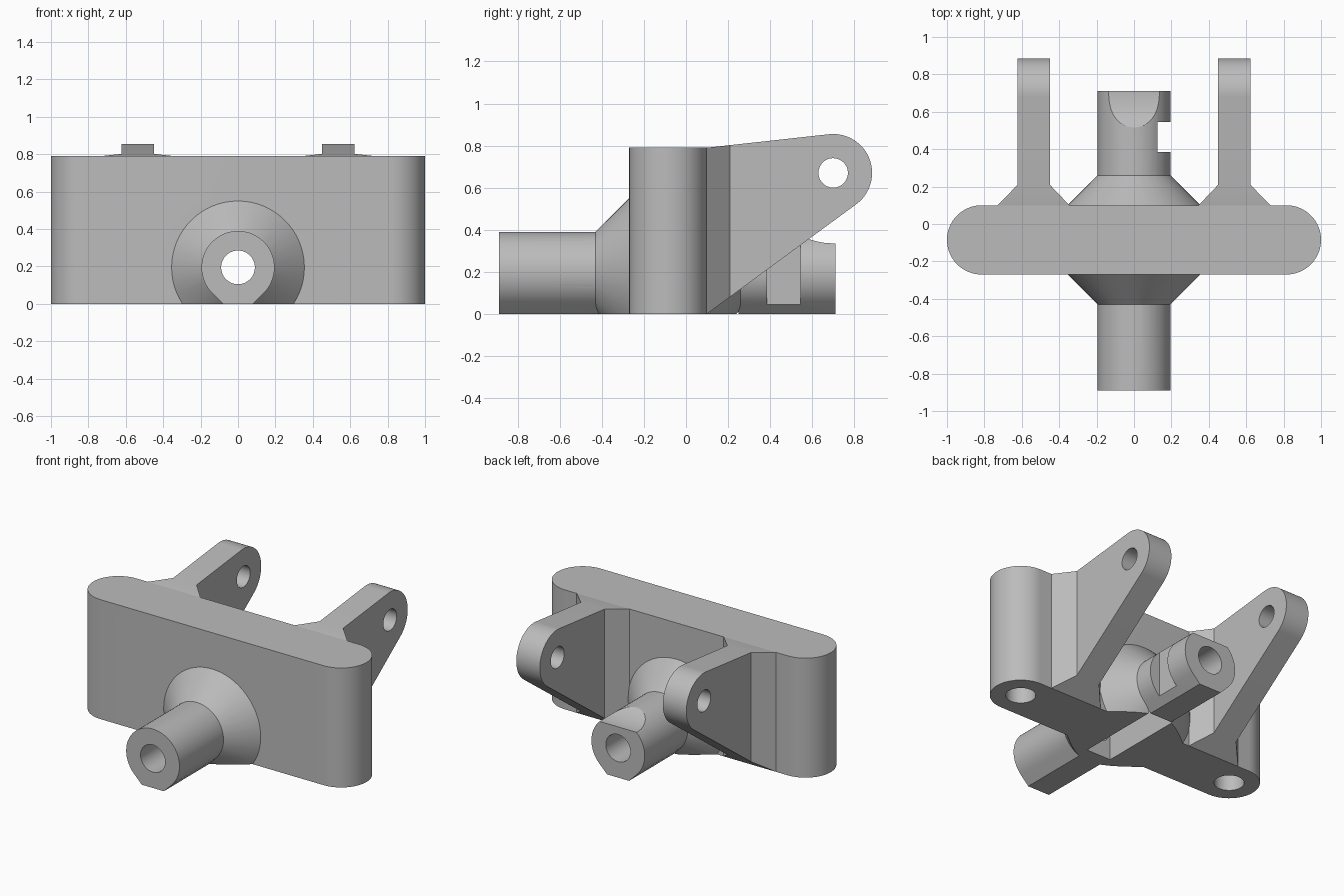
import bpy, bmesh
from math import sin, cos, pi, radians, atan2, acos, hypot
from mathutils import Vector

if "Cube" in bpy.data.objects:
    bpy.data.objects.remove(bpy.data.objects["Cube"])

grey = bpy.data.materials.new("plain grey")
grey.use_nodes = True
grey.diffuse_color = (0.5, 0.5, 0.5, 1)
grey.node_tree.nodes["Principled BSDF"].inputs["Base Color"].default_value = (0.5, 0.5, 0.5, 1)


def arc(cx, cy, r, a0, a1, n=32):
    """Points on an arc, angles in radians."""
    return [(cx + r * cos(a0 + (a1 - a0) * i / n), cy + r * sin(a0 + (a1 - a0) * i / n))
            for i in range(n + 1)]


def circle(cx, cy, r, n=64):
    return arc(cx, cy, r, 0, 2 * pi, n)[:-1]


def add_object(name, bm):
    bmesh.ops.recalc_face_normals(bm, faces=bm.faces)
    mesh = bpy.data.meshes.new(name)
    bm.to_mesh(mesh)
    bm.free()
    mesh.materials.append(grey)
    ob = bpy.data.objects.new(name, mesh)
    bpy.context.collection.objects.link(ob)
    return ob


def prism(name, outline, axis, lo, hi):
    """Extrude a 2D outline along x (outline yz), y (outline xz) or z (outline xy)."""
    place = {"x": lambda a, b, h: (h, a, b),
             "y": lambda a, b, h: (a, h, b),
             "z": lambda a, b, h: (a, b, h)}[axis]
    bm = bmesh.new()
    face = bm.faces.new([bm.verts.new(place(a, b, lo)) for a, b in outline])
    ext = bmesh.ops.extrude_face_region(bm, geom=[face])
    moved = [g for g in ext["geom"] if isinstance(g, bmesh.types.BMVert)]
    bmesh.ops.translate(bm, verts=moved, vec=Vector(place(0, 0, hi - lo)))
    return add_object(name, bm)


def box(name, x0, x1, y0, y1, z0, z1):
    return prism(name, [(x0, y0), (x1, y0), (x1, y1), (x0, y1)], "z", z0, z1)


def combine(target, tool, operation):
    """Apply a boolean and remove the tool object."""
    tool.hide_render = True
    mod = target.modifiers.new("combine", "BOOLEAN")
    mod.operation, mod.solver, mod.object = operation, "EXACT", tool
    bpy.context.view_layer.objects.active = target
    bpy.ops.object.modifier_apply(modifier=mod.name)
    bpy.data.objects.remove(tool)


def smooth(ob):
    bpy.ops.object.select_all(action="DESELECT")
    ob.select_set(True)
    bpy.context.view_layer.objects.active = ob
    bpy.ops.object.shade_smooth_by_angle(angle=radians(25))


# Shared dimensions
BACK, FRONT, TOP = 0.10, -0.27, 0.79
MID = (BACK + FRONT) / 2
END_R = (BACK - FRONT) / 2
END_X = 1 - END_R
TUBE_R = TUBE_Z = 0.195
FLARE_R = 0.355
PIN_Y, PIN_Z, PIN_R = 0.70, 0.67, 0.185

# Housing: upright block with round ends
outline = arc(END_X, MID, END_R, -pi / 2, pi / 2) + arc(-END_X, MID, END_R, pi / 2, 3 * pi / 2)
housing = prism("housing", outline, "z", -0.1, TOP)

# Flared collar on both sides of the block
bm = bmesh.new()
rings = []
for y, r in [(-0.45, 0.175), (FRONT, FLARE_R), (BACK, FLARE_R), (0.28, 0.175)]:
    rings.append([bm.verts.new((x, y, z)) for x, z in circle(0, TUBE_Z, r)])
for a, b in zip(rings, rings[1:]):
    for i in range(len(a)):
        j = (i + 1) % len(a)
        bm.faces.new((a[i], a[j], b[j], b[i]))
bm.faces.new(rings[0])
bm.faces.new(rings[-1])
combine(housing, add_object("collar", bm), "UNION")

# Tube with sloped flats underneath
apex = (0, TUBE_Z - TUBE_R * 2 ** 0.5)
teardrop = arc(0, TUBE_Z, TUBE_R, -pi / 4, 5 * pi / 4, 48) + [apex]
combine(housing, prism("tube", teardrop, "y", -0.89, 0.71), "UNION")

# Flat base, bore, underside slot, side notch and curved clearance
cutters = [
    box("base_cut", -2, 2, -2, 2, -1, 0),
    prism("bore", circle(0, TUBE_Z, 0.09), "y", -1.2, 1.2),
    box("underside_slot", -0.09, 0.09, -0.33, 0.25, -0.5, TUBE_Z),
    box("side_notch", 0.125, 0.4, 0.385, 0.545, -0.5, 0.6),
    prism("clearance", circle(PIN_Y, PIN_Z, 0.335, 96), "x", -0.3, 0.3),
]
for side in (-1, 1):
    cutters.append(prism("screw_hole", circle(side * END_X, MID, 0.09), "z", -0.5, 0.6))
for cutter in cutters:
    combine(housing, cutter, "DIFFERENCE")
smooth(housing)


def tangent_angle(y, z, sign):
    """Angle on the pin boss where a line from (y, z) touches it."""
    dy, dz = y - PIN_Y, z - PIN_Z
    return atan2(dz, dy) + sign * acos(PIN_R / hypot(dy, dz))


# Hinge arms with gusseted roots
low = tangent_angle(BACK, 0, 1)
high = tangent_angle(BACK, TOP, -1)
low = low - 2 * pi if low > high else low
profile = [(0.05, 0.01), (BACK, 0.0)] + arc(PIN_Y, PIN_Z, PIN_R, low, high, 48)
profile += [(BACK, TOP), (0.05, TOP - 0.01)]
for name, side in (("left_arm", 1), ("right_arm", -1)):
    plan = [(0.345, 0.0), (0.345, BACK), (0.45, 0.21), (0.45, 1.0),
            (0.622, 1.0), (0.622, 0.21), (0.73, BACK), (0.73, 0.0)]
    plan = [(side * x, y) for x, y in plan]
    arm = prism(name, plan, "z", -0.2, 1.2)
    combine(arm, prism("arm_profile", profile, "x", -1, 1), "INTERSECT")
    combine(arm, prism("pin_hole", circle(PIN_Y, PIN_Z, 0.07, 48), "x", -1, 1), "DIFFERENCE")
    smooth(arm)
